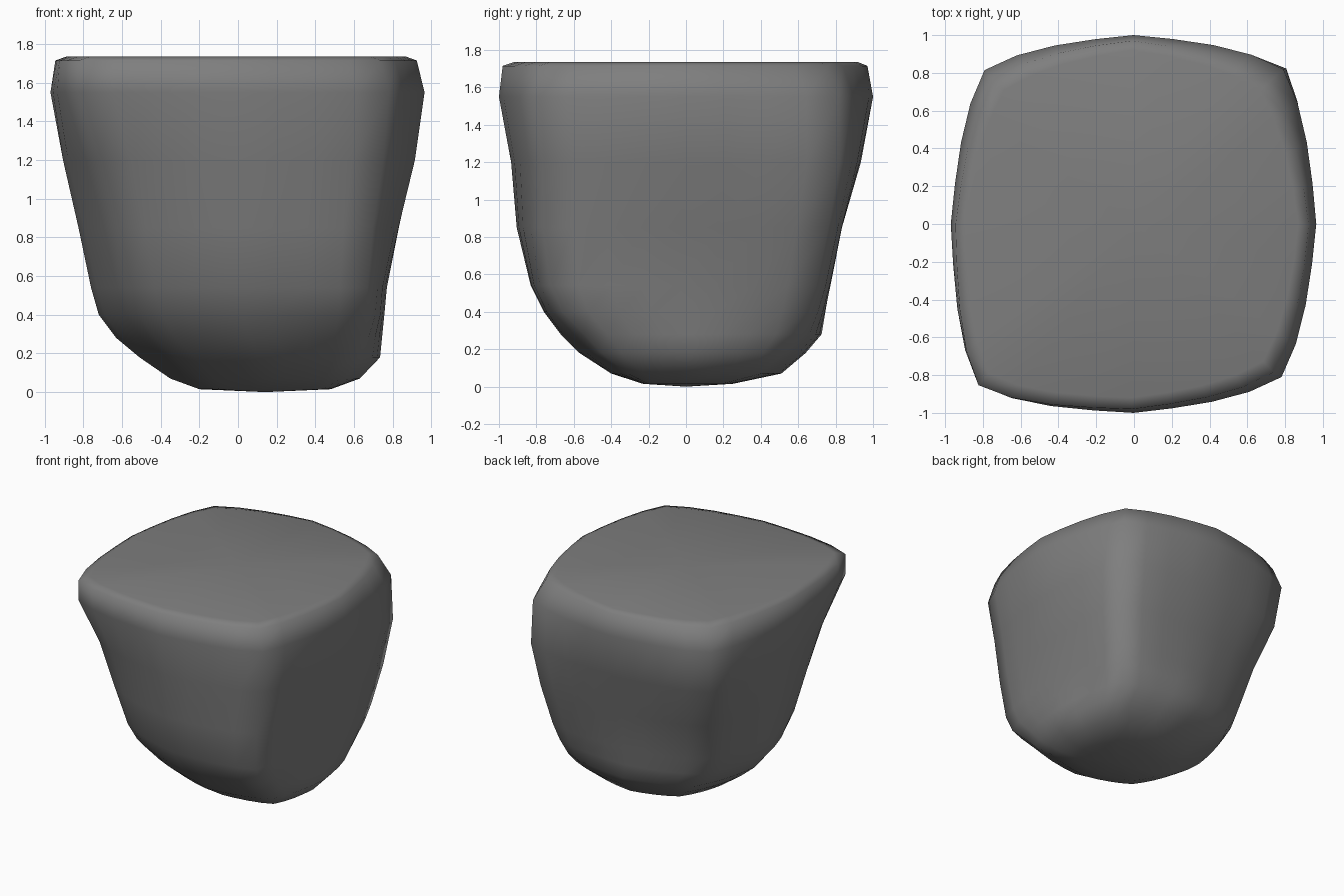
import bpy, bmesh
from mathutils import Vector

if "Cube" in bpy.data.objects:
    bpy.data.objects.remove(bpy.data.objects["Cube"])

# Height, left, right, front, back extents, then corner fullness (FR, BR, BL, FL)
LEVELS = [
    (0.015, -0.20, 0.48, -0.23, 0.25, 0.87, 0.76, 0.72, 0.70),
    (0.07, -0.35, 0.63, -0.40, 0.51, 0.81, 0.77, 0.72, 0.70),
    (0.18, -0.51, 0.735, -0.57, 0.64, 0.80, 0.80, 0.74, 0.70),
    (0.28, -0.63, 0.745, -0.67, 0.725, 0.82, 0.83, 0.75, 0.71),
    (0.40, -0.72, 0.757, -0.76, 0.745, 0.87, 0.88, 0.75, 0.72),
    (0.54, -0.76, 0.77, -0.83, 0.77, 0.87, 0.91, 0.76, 0.73),
    (0.85, -0.825, 0.83, -0.905, 0.83, 0.84, 0.92, 0.79, 0.75),
    (1.20, -0.905, 0.915, -0.935, 0.935, 0.82, 0.88, 0.83, 0.79),
    (1.55, -0.97, 0.965, -1.0, 1.0, 0.81, 0.82, 0.815, 0.85),
    (1.715, -0.945, 0.925, -0.98, 0.97, 0.80, 0.78, 0.79, 0.87),
    (1.735, -0.89, 0.87, -0.92, 0.92, 0.79, 0.77, 0.77, 0.86),
]
STEPS = 4


def ring(z, xl, xr, yf, yb, fr, br, bl, fl):
    """Bulging rounded-square outline through side middles and corners."""
    c = Vector(((xl + xr) / 2, (yf + yb) / 2, z))
    hx, hy = (xr - xl) / 2, (yb - yf) / 2
    dirs = [(1, 0), (br, br), (0, 1), (-bl, bl),
            (-1, 0), (-fl, -fl), (0, -1), (fr, -fr)]
    keys = [c + Vector((hx * a, hy * b, 0)) for a, b in dirs]
    pts = []
    for i in range(8):
        p0, p1, p2, p3 = (keys[(i + k) % 8] for k in (-1, 0, 1, 2))
        for s in range(STEPS):
            t = s / STEPS
            curve = 0.5 * (2 * p1 + (p2 - p0) * t
                           + (2 * p0 - 5 * p1 + 4 * p2 - p3) * t * t
                           + (3 * p1 - p0 - 3 * p2 + p3) * t ** 3)
            pts.append(curve.lerp(p1.lerp(p2, t), 0.4))
    return pts


# Boulder: stacked rings closed with a low point and a flat top
bm = bmesh.new()
rings = [[bm.verts.new(p) for p in ring(*lv)] for lv in LEVELS]
n = len(rings[0])
bottom = bm.verts.new((0.14, 0.0, 0.0))
top = bm.verts.new((0.0, 0.0, 1.735))
for i in range(n):
    j = (i + 1) % n
    for a, b in zip(rings, rings[1:]):
        bm.faces.new((a[i], a[j], b[j], b[i]))
    bm.faces.new((bottom, rings[0][j], rings[0][i]))
    bm.faces.new((top, rings[-1][i], rings[-1][j]))
bmesh.ops.recalc_face_normals(bm, faces=bm.faces)
for f in bm.faces:
    f.smooth = True
mesh = bpy.data.meshes.new("boulder")
bm.to_mesh(mesh)
bm.free()
boulder = bpy.data.objects.new("boulder", mesh)
bpy.context.collection.objects.link(boulder)

# Dark grey stone
stone = bpy.data.materials.new("stone")
stone.diffuse_color = (0.21, 0.21, 0.21, 1)
stone.use_nodes = True
stone.node_tree.nodes["Principled BSDF"].inputs["Base Color"].default_value = stone.diffuse_color
mesh.materials.append(stone)
